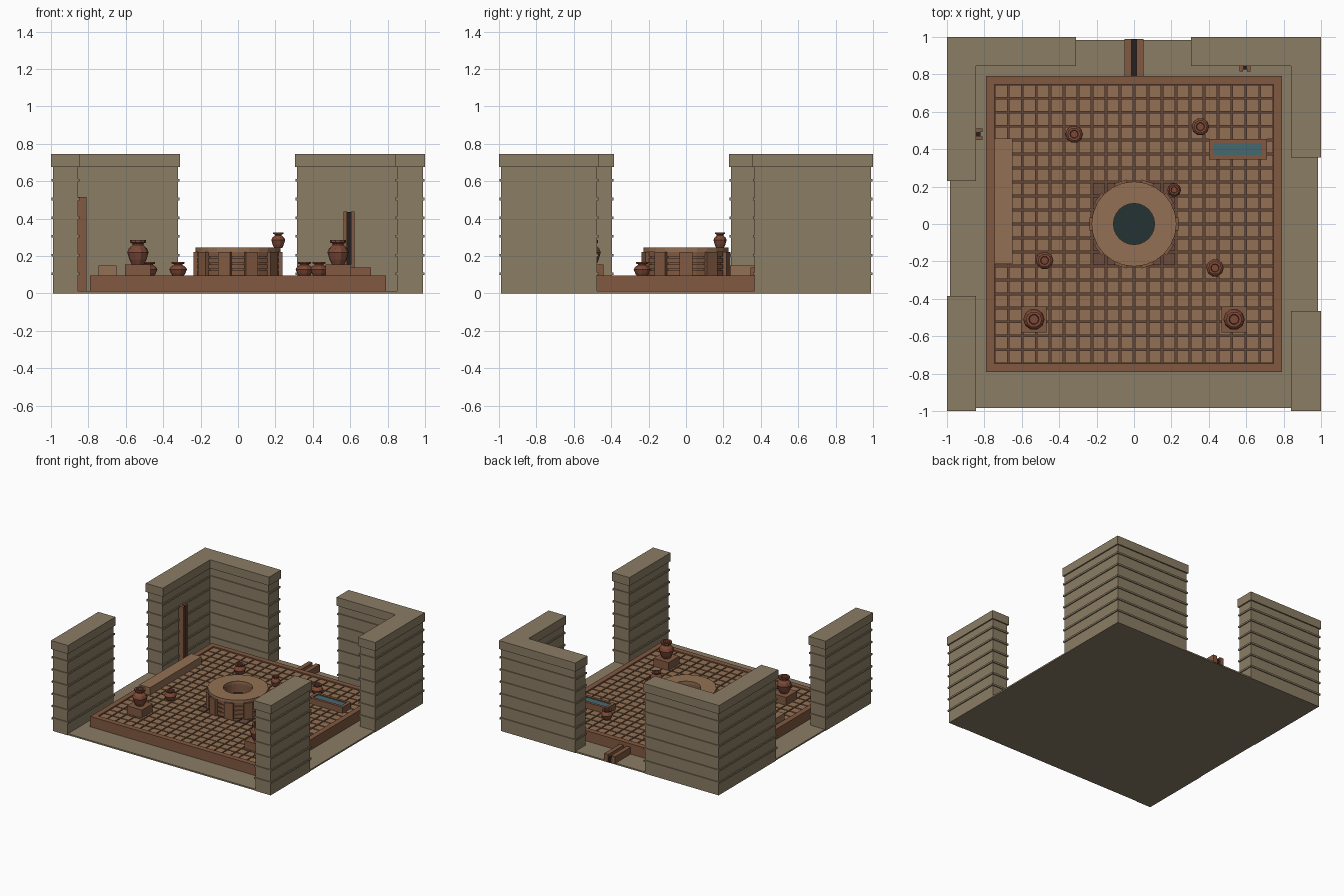
import bpy, bmesh
from math import cos, sin, pi, radians
from mathutils import Matrix, Vector

if "Cube" in bpy.data.objects:
    bpy.data.objects.remove(bpy.data.objects["Cube"])


def mat(name, r, g, b):
    m = bpy.data.materials.new(name)
    m.diffuse_color = (r, g, b, 1)
    m.use_nodes = True
    m.node_tree.nodes["Principled BSDF"].inputs["Base Color"].default_value = m.diffuse_color
    return m


SAND = mat("sandstone", 0.26, 0.205, 0.13)
RIM = mat("terracotta", 0.22, 0.10, 0.052)
TILE = mat("tile", 0.29, 0.16, 0.088)
WORN = mat("worn_tile", 0.15, 0.075, 0.05)
GROUT = mat("grout", 0.13, 0.062, 0.038)
JAR = mat("jar_clay", 0.2, 0.065, 0.037)
DARK = mat("shadow", 0.02, 0.014, 0.012)
DEEP = mat("deep_water", 0.018, 0.032, 0.034)
WATER = mat("water", 0.06, 0.14, 0.165)


def add_box(bm, x0, x1, y0, y1, z0, z1, index=0, spin=0):
    m = (Matrix.Rotation(spin, 4, 'Z')
         @ Matrix.Translation(((x0 + x1) / 2, (y0 + y1) / 2, (z0 + z1) / 2))
         @ Matrix.Diagonal((x1 - x0, y1 - y0, z1 - z0, 1)))
    verts = bmesh.ops.create_cube(bm, size=1, matrix=m)["verts"]
    for f in {f for v in verts for f in v.link_faces}:
        f.material_index = index


def finish(bm, name, *mats):
    me = bpy.data.meshes.new(name)
    bm.to_mesh(me)
    bm.free()
    ob = bpy.data.objects.new(name, me)
    for m in mats:
        me.materials.append(m)
    bpy.context.collection.objects.link(ob)
    return ob


def boxes(name, material, *dims):
    bm = bmesh.new()
    for d in dims:
        add_box(bm, *d)
    return finish(bm, name, material)


def lathe(name, material, profile, loc, sides, closed=False):
    # revolve (radius, z) points around z; closed joins the last ring to the first
    bm = bmesh.new()
    rings = [[bm.verts.new((r * cos(2 * pi * i / sides), r * sin(2 * pi * i / sides), z))
              for i in range(sides)] for r, z in profile]
    pairs = list(zip(rings, rings[1:]))
    if closed:
        pairs.append((rings[-1], rings[0]))
    for a, b in pairs:
        for i in range(sides):
            j = (i + 1) % sides
            bm.faces.new((a[i], a[j], b[j], b[i]))
    if not closed:
        bm.faces.new(rings[0][::-1])
        bm.faces.new(rings[-1])
    bmesh.ops.recalc_face_normals(bm, faces=bm.faces)
    ob = finish(bm, name, material)
    ob.location = loc
    return ob


# ground slab
boxes("ground_slab", SAND, (-0.985, 0.985, -0.985, 0.985, 0, 0.012))


# ruined walls: inset body, protruding course bands and a cap
def wall(name, x0, x1, y0, y1):
    def grown(d, z0, z1):
        return (x0 + d, x1 - d, y0 + d, y1 - d, z0, z1)
    parts = [grown(0.011, 0, 0.69), grown(0, 0.675, 0.745)]
    parts += [grown(0.003, k / 10 - 0.002, k / 10 + 0.012) for k in range(1, 7)]
    boxes(name, SAND, *parts)


wall("back_left_wall", -1, -0.31, 0.845, 1)
wall("left_rear_wall", -1, -0.845, 0.23, 1)
wall("back_right_wall", 0.305, 1, 0.845, 1)
wall("right_rear_wall", 0.84, 1, 0.355, 1)
wall("left_front_wall", -1, -0.845, -1, -0.385)
wall("right_front_wall", 0.84, 1, -1, -0.465)

# sunken tiled platform with raised border
boxes("platform_base", GROUT, (-0.77, 0.77, -0.77, 0.77, 0.005, 0.078))
boxes("platform_border", RIM,
      (-0.79, 0.79, -0.79, -0.747, 0.01, 0.097), (-0.79, 0.79, 0.747, 0.79, 0.01, 0.097),
      (-0.79, -0.747, -0.747, 0.747, 0.01, 0.097), (0.747, 0.79, -0.747, 0.747, 0.01, 0.097))
bm = bmesh.new()
N, P = 20, 0.0747
for i in range(N):
    for j in range(N):
        x, y = (i - 9.5) * P, (j - 9.5) * P
        worn = abs(x) < 0.225 and abs(y) < 0.225
        h = P / 2 - 0.005
        add_box(bm, x - h, x + h, y - h, y + h, 0.07, 0.09, int(worn))
finish(bm, "floor_tiles", TILE, WORN)

# well: stone courses, coping ring, water, ten pilasters
courses = [(0.115, 0.085), (0.213, 0.085)]
for k in range(4):
    z = 0.098 + k * 0.033
    courses += [(0.222, z), (0.222, z + 0.025), (0.213, z + 0.025), (0.213, z + 0.033)]
courses += [(0.115, 0.23)]
lathe("well_body", RIM, courses, (0, 0, 0), 24, True)
lathe("well_coping", TILE, [(0.11, 0.222), (0.227, 0.222), (0.227, 0.245), (0.11, 0.245)],
      (0, 0, 0), 24, True)
lathe("well_water", DEEP, [(0.117, 0.09), (0.117, 0.15)], (0, 0, 0), 24)
bm = bmesh.new()
for k in range(10):
    add_box(bm, 0.2, 0.239, -0.034, 0.034, 0.088, 0.222, 0, radians(36 * k))
finish(bm, "well_pilasters", RIM)

# bench along the left side
boxes("bench", TILE, (-0.745, -0.65, -0.215, 0.457, 0.085, 0.15))

# water trough
boxes("trough", RIM, (0.4, 0.71, 0.345, 0.367, 0.085, 0.14), (0.4, 0.71, 0.433, 0.455, 0.085, 0.14),
      (0.4, 0.424, 0.367, 0.433, 0.085, 0.14), (0.684, 0.71, 0.367, 0.433, 0.085, 0.14))
boxes("trough_water", WATER, (0.42, 0.69, 0.36, 0.44, 0.085, 0.132))

# drain channels: two rails with a dark slot
boxes("back_channel", RIM, (-0.05, -0.014, 0.79, 0.99, 0.005, 0.068),
      (0.014, 0.05, 0.79, 0.99, 0.005, 0.068))
boxes("back_channel_slot", DARK, (-0.014, 0.014, 0.79, 0.988, 0.005, 0.045))
boxes("left_downpipe", RIM, (-0.86, -0.81, 0.45, 0.469, 0.005, 0.515),
      (-0.86, -0.81, 0.491, 0.51, 0.005, 0.515))
boxes("left_downpipe_slot", DARK, (-0.86, -0.82, 0.469, 0.491, 0.005, 0.512))
boxes("right_downpipe", RIM, (0.563, 0.582, 0.815, 0.86, 0.005, 0.438),
      (0.604, 0.623, 0.815, 0.86, 0.005, 0.438))
boxes("right_downpipe_slot", DARK, (0.582, 0.604, 0.825, 0.86, 0.005, 0.436))

# jars: profile in units of (max radius, height), hollow mouth
SHAPE = [(0.58, 0), (0.8, 0.2), (1, 0.5), (0.85, 0.66), (0.5, 0.8), (0.5, 0.86),
         (0.75, 0.9), (0.75, 1), (0.48, 1), (0.42, 0.85)]


def jar(name, x, y, z, r, h):
    lathe(name, JAR, [(a * r, b * h) for a, b in SHAPE], (x, y, z), 10)


for n, (x, y) in enumerate([(-0.32, 0.48), (0.355, 0.52), (-0.478, -0.195), (0.433, -0.235)]):
    jar(f"floor_jar_{n + 1}", x, y, 0.09, 0.047, 0.078)
jar("well_jar", 0.215, 0.182, 0.244, 0.037, 0.083)
for side, s in (("left", -1), ("right", 1)):
    x = 0.535 * s
    boxes(f"{side}_pedestal", RIM, (x - 0.068, x + 0.068, -0.58, -0.44, 0.085, 0.155))
    jar(f"{side}_pedestal_jar", x, -0.51, 0.155, 0.057, 0.13)
